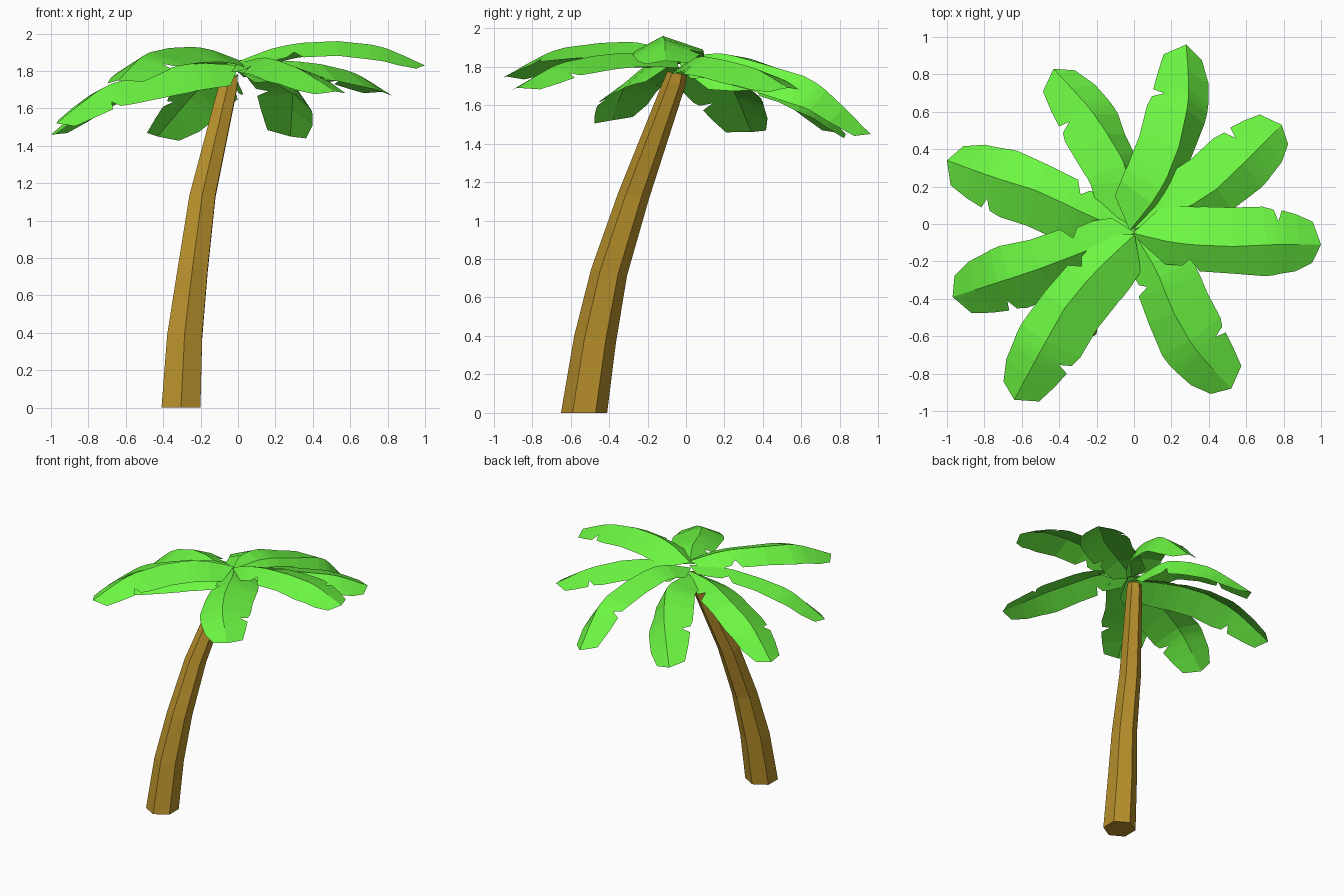
import bpy, bmesh
from math import radians, cos, sin, pi
from mathutils import Vector

if "Cube" in bpy.data.objects:
    bpy.data.objects.remove(bpy.data.objects["Cube"])


def material(name, rgb):
    m = bpy.data.materials.new(name)
    m.diffuse_color = (*rgb, 1)
    m.use_nodes = True
    m.node_tree.nodes["Principled BSDF"].inputs["Base Color"].default_value = m.diffuse_color
    return m


GREEN = material("leaf_green", (0.15, 0.93, 0.055))
BROWN = material("bark_brown", (0.48, 0.28, 0.025))


def finish(name, bm, mat):
    me = bpy.data.meshes.new(name)
    bm.to_mesh(me)
    bm.free()
    me.materials.append(mat)
    ob = bpy.data.objects.new(name, me)
    bpy.context.collection.objects.link(ob)
    return ob


# Trunk: tapering six-sided rings along a leaning curve (x, y, z, radius)
RINGS = [(-0.305, -0.53, 0.0, 0.12), (-0.285, -0.473, 0.38, 0.108),
         (-0.243, -0.40, 0.73, 0.093), (-0.19, -0.272, 1.13, 0.08),
         (-0.055, -0.062, 1.71, 0.058), (-0.045, -0.047, 1.765, 0.05)]
bm = bmesh.new()
loops = []
for i, (x, y, z, r) in enumerate(RINGS):
    tilt = 0 if i == 0 else 0.2
    loops.append([bm.verts.new((x + r * cos(a), y + r * sin(a), z - tilt * r * sin(a)))
                  for a in [pi / 2 + k * pi / 3 for k in range(6)]])
for lo, hi in zip(loops, loops[1:]):
    for k in range(6):
        n = (k + 1) % 6
        bm.faces.new((lo[k], lo[n], hi[n], hi[k]))
bm.faces.new(loops[0][::-1])
bm.faces.new(loops[-1])
finish("trunk", bm, BROWN)

# Shared leaf outline: (position along midrib, left width, right width), with torn notches
OUTLINE = [(0, 0.01, 0.01), (0.09, 0.18, 0.12), (0.2, 0.205, 0.14), (0.29, 0.215, 0.135),
           (0.325, 0.215, 0.09), (0.37, 0.22, 0.16), (0.53, 0.22, 0.165),
           (0.70, 0.215, 0.185), (0.755, 0.195, 0.18), (0.775, 0.13, 0.175),
           (0.80, 0.19, 0.17), (0.88, 0.165, 0.155), (0.965, 0.125, 0.105), (1, 0, 0)]


def along(pts, t):
    """Smooth point and direction on the midrib."""
    n = len(pts) - 1
    i = min(int(t * n), n - 1)
    u = t * n - i
    p1, p2 = pts[i], pts[i + 1]
    p0 = pts[i - 1] if i > 0 else 2 * p1 - p2
    p3 = pts[i + 2] if i + 2 <= n else 2 * p2 - p1
    a, b, c = p2 - p0, 2 * p0 - 5 * p1 + 4 * p2 - p3, 3 * p1 - p0 - 3 * p2 + p3
    return p1 + 0.5 * (a * u + b * u * u + c * u ** 3), (a + 2 * b * u + 3 * c * u * u).normalized()


def leaf(name, midrib, left_drop, right_drop):
    pts = [Vector(p) for p in midrib]
    bm = bmesh.new()
    rows = []
    for t, wl, wr in OUTLINE:
        p, d = along(pts, t)
        side = Vector((0, 0, 1)).cross(d).normalized()
        up = d.cross(side)
        row = []
        for w, s, drop in ((wl, 1, left_drop), (0, 1, 0), (wr, -1, right_drop)):
            a = radians(drop * (1 - 0.4 * t ** 3))  # the fold opens towards the tip
            row.append(bm.verts.new(p + w * (s * cos(a) * side - sin(a) * up)))
        rows.append(row)
    for r0, r1 in zip(rows, rows[1:]):
        for k in (0, 1):
            bm.faces.new((r0[k], r0[k + 1], r1[k + 1], r1[k]))
    bmesh.ops.remove_doubles(bm, verts=bm.verts, dist=0.0005)
    return finish(name, bm, GREEN)


# Crown of eight drooping leaves: midrib, then fold-down angle of each half
leaf("leaf_right", [(0, -.05, 1.85), (.22, -.10, 1.93), (.5, -.12, 1.96),
                    (.76, -.11, 1.93), (1, -.11, 1.83)], 20, 30)
leaf("leaf_back_right", [(0, -.03, 1.80), (.22, .06, 1.85), (.42, .17, 1.84),
                         (.62, .36, 1.79), (.79, .53, 1.69)], 18, 35)
leaf("leaf_back", [(-.02, -.03, 1.82), (.12, .15, 1.87), (.23, .38, 1.82),
                   (.29, .67, 1.72), (.28, .96, 1.45)], 5, 65)
leaf("leaf_back_left", [(-.02, 0, 1.78), (-.04, .28, 1.80), (-.13, .46, 1.76),
                        (-.24, .62, 1.67), (-.43, .83, 1.45)], 12, 65)
leaf("leaf_left", [(0, -.05, 1.78), (-.25, .05, 1.80), (-.5, .17, 1.77),
                   (-.75, .25, 1.67), (-1, .34, 1.46)], 30, 25)
leaf("leaf_front_left", [(0, -.05, 1.83), (-.22, -.13, 1.84), (-.48, -.23, 1.79),
                         (-.72, -.31, 1.71), (-.97, -.39, 1.52)], 40, 10)
leaf("leaf_front", [(0, -.06, 1.86), (-.17, -.22, 1.92), (-.35, -.42, 1.925),
                    (-.5, -.68, 1.885), (-.64, -.94, 1.75)], 22, 35)
leaf("leaf_front_right", [(0, -.05, 1.84), (.12, -.25, 1.87), (.2, -.45, 1.86),
                          (.33, -.67, 1.81), (.52, -.88, 1.69)], 20, 30)
